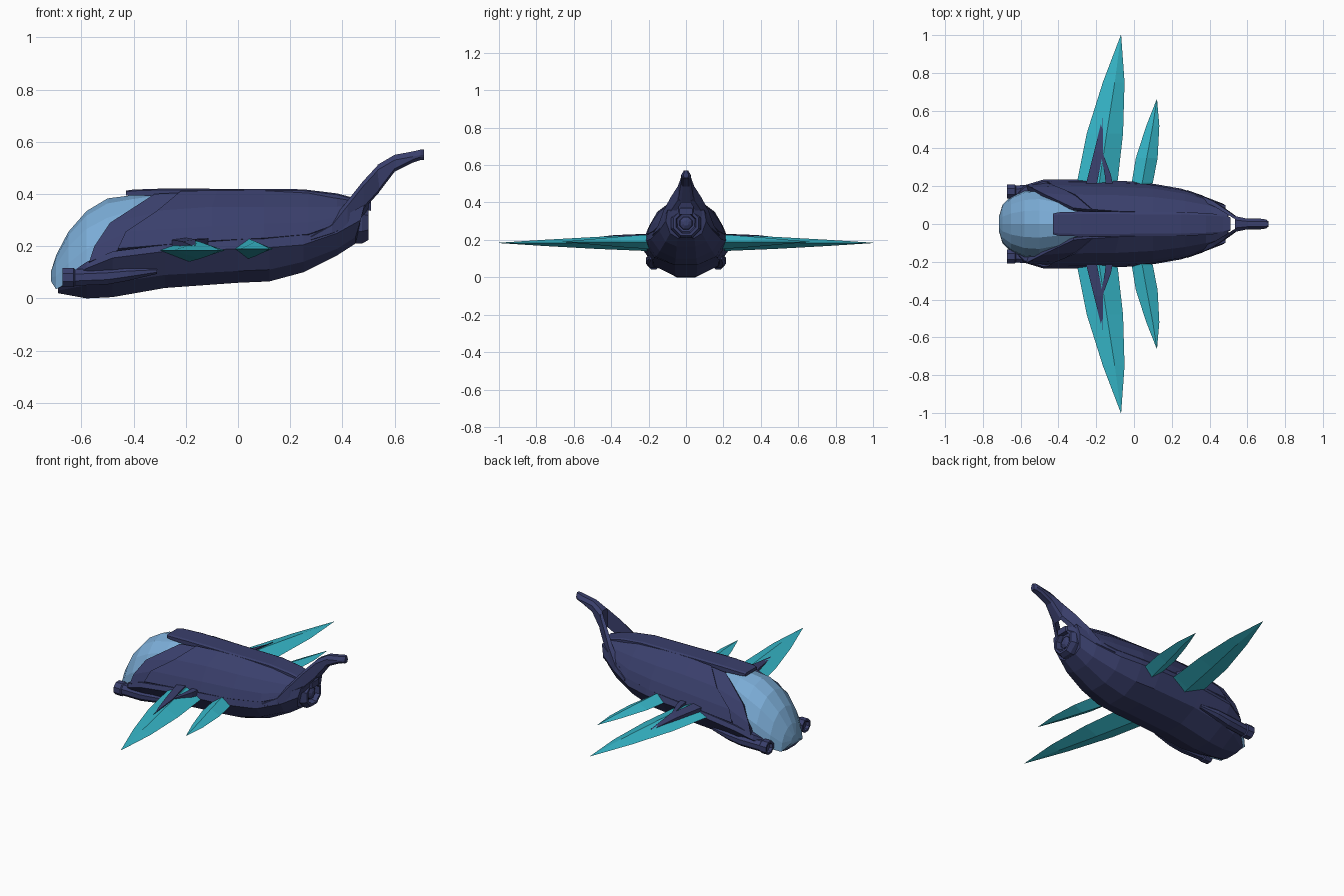
import bpy, bmesh, math


def material(name, rgb):
    m = bpy.data.materials.new(name)
    m.diffuse_color = (*rgb, 1)
    return m


NAVY = material("navy hull", (0.042, 0.050, 0.150))
TEAL = material("teal wing", (0.037, 0.474, 0.584))
GLASS = material("pale blue glass", (0.198, 0.413, 0.672))


def loft(name, rings, mat, mirror=False):
    """Skin closed rings of equal length, cap both ends, optionally mirror across y."""
    bm = bmesh.new()
    vs = [[bm.verts.new(p) for p in r] for r in rings]
    n = len(rings[0])
    for a, b in zip(vs, vs[1:]):
        for i in range(n):
            j = (i + 1) % n
            bm.faces.new((a[i], a[j], b[j], b[i]))
    bm.faces.new(vs[0][::-1])
    bm.faces.new(vs[-1])
    bmesh.ops.remove_doubles(bm, verts=bm.verts, dist=0.0002)
    bmesh.ops.recalc_face_normals(bm, faces=bm.faces)
    me = bpy.data.meshes.new(name)
    bm.to_mesh(me)
    bm.free()
    me.materials.append(mat)
    ob = bpy.data.objects.new(name, me)
    bpy.context.collection.objects.link(ob)
    if mirror:
        mod = ob.modifiers.new("mirror", 'MIRROR')
        mod.use_axis = (False, True, False)
        mod.use_mirror_merge = False
    return ob


def both(half):
    """Complete a half section with its mirror image."""
    return half + [(x, -y, z) for x, y, z in reversed(half)]


def tube(name, stations, mirror=False, sides=8):
    """Faceted tube along x from (x, y, z, radius) stations."""
    ang = [math.tau * (i + 0.5) / sides for i in range(sides)]
    return loft(name, [[(x, y + r * math.cos(a), z + r * math.sin(a)) for a in ang]
                       for x, y, z, r in stations], NAVY, mirror)


# Lower hull: x, keel half width, keel z, chine y, chine z, belt y, belt z low, belt z high
lower = [(-.69, .04, .02, .08, .03, .095, .045, .065),
         (-.58, .05, .0, .14, .05, .205, .115, .14),
         (-.48, .055, .005, .17, .06, .235, .155, .18),
         (-.28, .06, .04, .175, .09, .235, .18, .205),
         (0, .06, .06, .17, .105, .225, .19, .225),
         (.12, .06, .065, .16, .11, .21, .195, .235),
         (.25, .055, .10, .14, .14, .187, .205, .25),
         (.38, .05, .165, .11, .19, .143, .25, .30),
         (.45, .045, .21, .085, .235, .108, .30, .36)]
loft("lower_hull", [both([(x, kw, kz), (x, cy, cz),
                          (x + (.02 if x > .4 else 0), by, bl),
                          (x + (.035 if x > .4 else 0), by - .01, bh)])
                    for x, kw, kz, cy, cz, by, bl, bh in lower], NAVY)

# Upper side shells: four points per station, from the belt up to the spine
upper = [[(-.57, .205, .14), (-.55, .195, .20), (-.49, .165, .29), (-.32, .085, .40)],
         [(-.46, .218, .185), (-.43, .198, .25), (-.31, .150, .33), (-.22, .075, .405)],
         [(-.1, .212, .215), (-.1, .190, .27), (-.1, .148, .345), (-.08, .065, .408)],
         [(.1, .200, .225), (.1, .182, .28), (.1, .138, .345), (.1, .060, .408)],
         [(.27, .170, .24), (.27, .155, .285), (.27, .118, .345), (.27, .055, .402)],
         [(.38, .135, .28), (.38, .122, .305), (.38, .098, .345), (.38, .05, .382)],
         [(.47, .090, .325), (.48, .085, .335), (.49, .072, .35), (.50, .04, .362)]]


def shell(name, stations, grow, lift):
    rings = []
    for st in stations:
        out = [(x, y * grow, z + lift) for x, y, z in st]
        rings.append(out + [(x, y * .84, z - .025) for x, y, z in reversed(st)])
    return loft(name, rings, NAVY, True)


shell("canopy_collar", upper[:3], 1.0, 0)
shell("shoulder_armour", upper[1:], 1.035, .006)

# Spine plate along the top
spine = [(-.43, .055, .395, .413), (-.40, .062, .395, .417), (-.28, .066, .39, .421),
         (.25, .063, .38, .418), (.38, .058, .36, .402), (.47, .05, .345, .378),
         (.51, .035, .335, .37)]
loft("spine_plate", [both([(x, w, b), (x, w, t - .005), (x, w * .8, t)])
                     for x, w, b, t in spine], NAVY)

# Faceted glass canopy: x, half width, base z, top z
dome = [(-.716, .035, .065, .105), (-.697, .10, .035, .165), (-.65, .147, .06, .255),
        (-.58, .18, .10, .335), (-.5, .187, .13, .383), (-.4, .16, .2, .396),
        (-.3, .085, .3, .403)]
loft("canopy", [[(x, w * math.cos(math.pi * i / 8), b + (t - b) * math.sin(math.pi * i / 8))
                 for i in range(9)] for x, w, b, t in dome], GLASS)

# Tail arms that meet behind the engine: x, outer y, inner y, low z, high z
arms = [(.28, .180, .150, .215, .255), (.36, .152, .12, .24, .30), (.42, .125, .095, .265, .375),
        (.48, .085, .06, .34, .45), (.54, .042, .022, .405, .515)]
loft("tail_arm", [[(x, i, lo), (x, o, lo + .01), (x, o - .004, hi - .02), (x, i, hi)]
                  for x, o, i, lo, hi in arms], NAVY, True)
tail = [(.535, .042, .40, .512), (.60, .028, .485, .55), (.67, .028, .52, .563),
        (.70, .024, .53, .57), (.713, .013, .53, .57)]
loft("tail_fin", [both([(x, w * .6, lo), (x, w, lo + .012), (x, w, hi - .02), (x, w * .5, hi)])
                  for x, w, lo, hi in tail], NAVY)

# Rear engine: housing ring with a recessed core
tube("engine_nozzle", [(x, 0, .29, r) for x, r in
                       [(.38, .07), (.44, .086), (.475, .086), (.50, .072), (.50, .058),
                        (.465, .05)]])
tube("engine_core", [(.44, 0, .29, .04), (.485, 0, .29, .035), (.495, 0, .29, .015)])

# Nose guns faired into the hull
tube("nose_gun", [(-.655, .172, .08, .024), (-.672, .172, .08, .028), (-.672, .172, .08, .04),
                  (-.63, .172, .08, .04), (-.625, .172, .08, .034), (-.5, .182, .085, .034),
                  (-.42, .188, .094, .028), (-.31, .185, .105, .012)], True)


def wing(name, sections, zc, ridge):
    """Diamond-section blade: sections of (y, leading x, trailing x, half thickness)."""
    return loft(name, [[(a, y, zc), (a + (b - a) * ridge, y, zc + h), (b, y, zc),
                        (a + (b - a) * ridge, y, zc - h)] for y, a, b, h in sections], TEAL, True)


wing("main_wing", [(.14, -.31, -.10, .046), (.24, -.298, -.085, .042), (.48, -.25, -.058, .032),
                   (.75, -.165, -.05, .017), (1.0, -.07, -.068, .001)], .184, .55)
wing("rear_wing", [(.14, -.025, .08, .04), (.22, -.012, .10, .037), (.35, .01, .125, .028),
                   (.52, .065, .134, .013), (.66, .12, .122, .001)], .19, .5)

# Forked brace on top of each main wing
loft("wing_brace_front", [[(a, y, .185), (b, y, .185), (b, y, z), (a, y, z - .008)]
                          for y, a, b, z in [(.17, -.265, -.205, .234), (.38, -.212, -.163, .226),
                                             (.56, -.168, -.163, .206)]], NAVY, True)
loft("wing_brace_rear", [[(a, y, .185), (b, y, .185), (b, y, z), (a, y, z)]
                         for y, a, b, z in [(.17, -.145, -.105, .231), (.26, -.155, -.122, .229),
                                            (.37, -.175, -.163, .224)]], NAVY, True)
